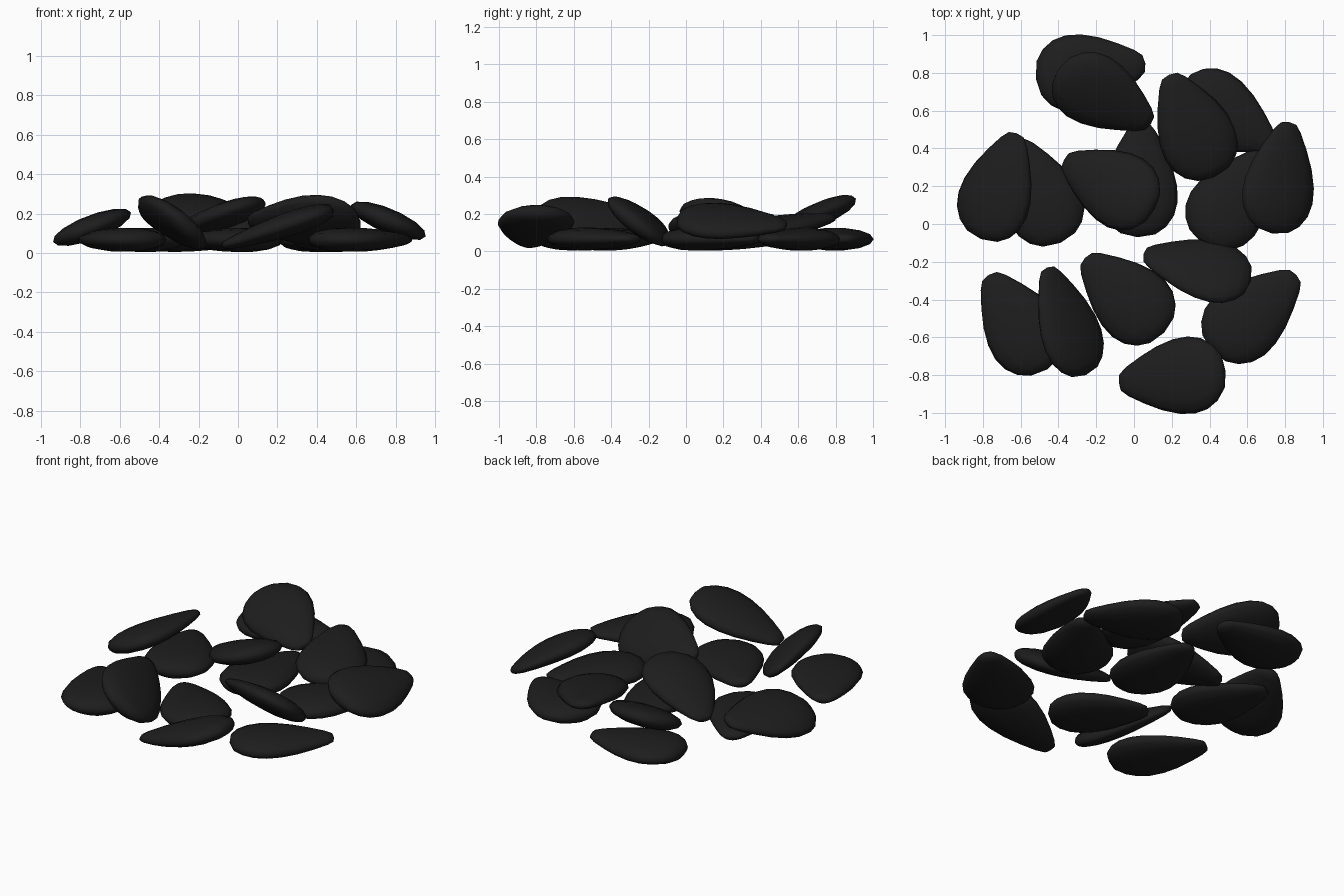
import bpy, bmesh, math
from mathutils import Vector

if "Cube" in bpy.data.objects:
    bpy.data.objects.remove(bpy.data.objects["Cube"])

# Matte black husk
husk = bpy.data.materials.new("black_husk")
husk.diffuse_color = (0.0125, 0.0125, 0.0125, 1)
husk.use_nodes = True
husk.node_tree.nodes["Principled BSDF"].inputs["Base Color"].default_value = husk.diffuse_color

# Teardrop outline: (position along length, width fraction)
OUTLINE = [(0.015, 0.22), (0.08, 0.38), (0.22, 0.61), (0.38, 0.83), (0.54, 0.97),
           (0.68, 1.0), (0.80, 0.92), (0.90, 0.73), (0.97, 0.45)]
HALF_WIDTH, HALF_THICK, SIDES = 0.205, 0.062, 14


def seed(name, tip, end, z, gx=0.0, gy=0.0):
    """Flat teardrop from tip to end, lying in a plane of slope (gx, gy)."""
    mid = (Vector(tip) + Vector(end)) / 2

    def on_plane(p):
        return Vector((p[0], p[1], z + gx * (p[0] - mid.x) + gy * (p[1] - mid.y)))

    a, b = on_plane(tip), on_plane(end)
    normal = Vector((-gx, -gy, 1)).normalized()
    side = normal.cross(b - a).normalized()
    bm = bmesh.new()
    rings = []
    for t, w in OUTLINE:
        c = a.lerp(b, t)
        rings.append([bm.verts.new(c
                                   + side * (HALF_WIDTH * w * math.cos(i * math.tau / SIDES))
                                   + normal * (HALF_THICK * w ** 0.75 * math.sin(i * math.tau / SIDES)))
                      for i in range(SIDES)])
    p, q = bm.verts.new(a), bm.verts.new(b)
    for i in range(SIDES):
        j = (i + 1) % SIDES
        for r, s in zip(rings, rings[1:]):
            bm.faces.new((r[i], r[j], s[j], s[i]))
        bm.faces.new((p, rings[0][j], rings[0][i]))
        bm.faces.new((q, rings[-1][i], rings[-1][j]))
    bmesh.ops.recalc_face_normals(bm, faces=bm.faces)
    for f in bm.faces:
        f.smooth = True
    me = bpy.data.meshes.new(name)
    bm.to_mesh(me)
    bm.free()
    me.materials.append(husk)
    bpy.context.collection.objects.link(bpy.data.objects.new(name, me))


# Seeds resting on the ground
seed("seed_back_lower", (0.06, 0.85), (-0.52, 0.77), 0.066)
seed("seed_back_right_lower", (0.73, 0.42), (0.24, 0.725), 0.066)
seed("seed_centre_lower", (0.04, 0.54), (0.02, -0.07), 0.066)
seed("seed_right_lower", (0.70, 0.38), (0.36, -0.10), 0.066)
seed("seed_left_lower", (-0.62, 0.44), (-0.39, -0.10), 0.066)
seed("seed_front_left_lower", (-0.77, -0.27), (-0.46, -0.77), 0.067)
seed("seed_front_centre", (-0.26, -0.18), (0.16, -0.575), 0.066)
seed("seed_front_right", (0.86, -0.27), (0.41, -0.67), 0.067)

# Seeds leaning on the others
seed("seed_back_upper", (0.09, 0.53), (-0.40, 0.82), 0.185, 0.0, 0.42)
seed("seed_back_right_upper", (0.185, 0.79), (0.43, 0.25), 0.135, -0.12, 0.12)
seed("seed_centre_upper", (-0.37, 0.34), (0.11, 0.08), 0.165, 0.32, -0.13)
seed("seed_right_upper", (0.82, 0.54), (0.73, -0.05), 0.158, -0.42, 0.0)
seed("seed_left_upper", (-0.62, 0.48), (-0.81, -0.08), 0.14, 0.38, 0.0)
seed("seed_front_left_upper", (-0.46, -0.23), (-0.255, -0.80), 0.16, -0.8, -0.22)
seed("seed_middle_right", (0.05, -0.16), (0.62, -0.30), 0.16, -0.17, -0.75)
seed("seed_front", (-0.08, -0.84), (0.485, -0.78), 0.128, 0.33, 0.0)
